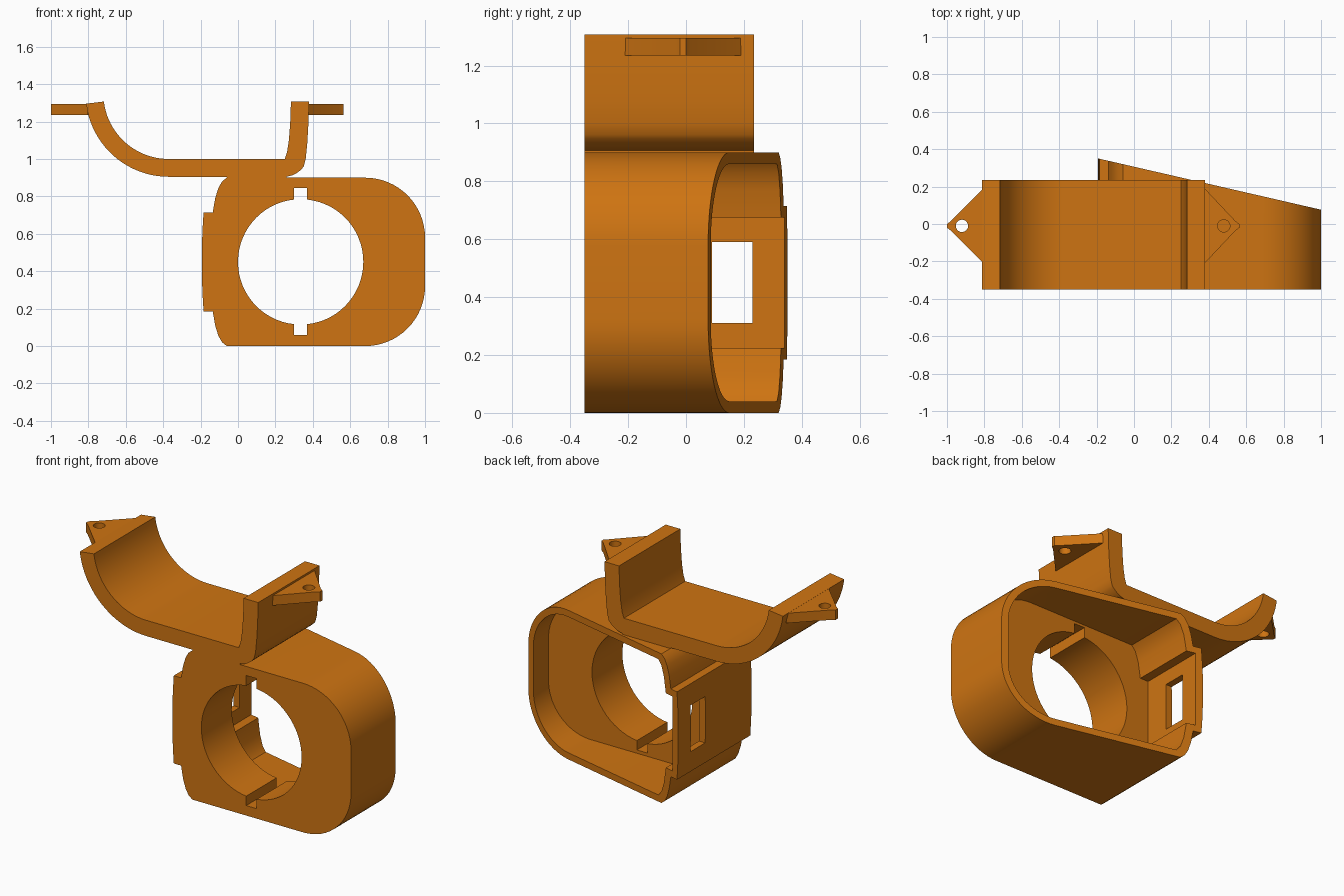
import bpy, bmesh
from math import cos, sin, pi, radians

if "Cube" in bpy.data.objects:
    bpy.data.objects.remove(bpy.data.objects["Cube"], do_unlink=True)

orange = bpy.data.materials.new("orange plastic")
orange.use_nodes = True
colour = (0.62, 0.175, 0.006, 1)
orange.diffuse_color = colour
orange.node_tree.nodes["Principled BSDF"].inputs["Base Color"].default_value = colour

FRONT, MID_Z = -0.35, 0.45


def slant(x):
    """Depth of the slanted rear rim at a given x."""
    return 0.35 - 0.23 * (x + 0.19)


def arc(cx, cz, r, a0, a1, n=16):
    return [(cx + r * cos(radians(a0 + (a1 - a0) * i / n)),
             cz + r * sin(radians(a0 + (a1 - a0) * i / n))) for i in range(n + 1)]


def prism(name, outline, near, far, axis="y"):
    """Extrude an outline; near and far give the end for each point."""
    bm = bmesh.new()
    rings = []
    for end in (near, far):
        ring = []
        for u, v in outline:
            d = end(u) if callable(end) else end
            ring.append(bm.verts.new((u, d, v) if axis == "y" else (u, v, d)))
        rings.append(ring)
    a, b = rings
    bm.faces.new(a)
    bm.faces.new(b[::-1])
    for i in range(len(a)):
        j = (i + 1) % len(a)
        bm.faces.new((a[i], b[i], b[j], a[j]))
    bmesh.ops.recalc_face_normals(bm, faces=bm.faces)
    mesh = bpy.data.meshes.new(name)
    bm.to_mesh(mesh)
    bm.free()
    mesh.materials.append(orange)
    ob = bpy.data.objects.new(name, mesh)
    bpy.context.collection.objects.link(ob)
    return ob


def box(name, x0, x1, y0, y1, z0, z1):
    return prism(name, [(x0, z0), (x1, z0), (x1, z1), (x0, z1)], y0, y1)


def cut(target, cutter):
    cutter.hide_render = True
    mod = target.modifiers.new("cut", "BOOLEAN")
    mod.operation, mod.solver, mod.object = "DIFFERENCE", "EXACT", cutter
    bpy.context.view_layer.objects.active = target
    bpy.ops.object.modifier_apply(modifier=mod.name)
    bpy.data.objects.remove(cutter, do_unlink=True)


def mirrored(upper):
    """Close an upper half outline with its reflection about mid height."""
    return upper + [(x, 2 * MID_Z - z) for x, z in reversed(upper)]


# Housing: rounded on one side, stepped cheek on the other, slanted rear
outer = mirrored(arc(0.68, 0.58, 0.32, 0, 90) + [
    (-0.06, 0.9), (-0.085, 0.88), (-0.105, 0.845), (-0.122, 0.79), (-0.135, 0.715),
    (-0.184, 0.715), (-0.19, 0.62), (-0.193, 0.52)])
housing = prism("housing", outer, FRONT, slant)

# Rear cavity
inner = mirrored(arc(0.68, 0.58, 0.28, 0, 90) + [
    (-0.035, 0.86), (-0.06, 0.83), (-0.08, 0.77), (-0.095, 0.675), (-0.15, 0.675)])
cut(housing, prism("cavity_cutter", inner, -0.06, 0.6))

# Round bore with two key slots, and the side window
cut(housing, prism("bore_cutter", arc(0.335, MID_Z, 0.335, 0, 354.375, 63), -0.5, 0.1))
cut(housing, box("slot_cutter", 0.3, 0.37, -0.5, 0.1, 0.06, 0.845))
cut(housing, box("window_cutter", -0.3, -0.1, 0.09, 0.23, 0.31, 0.59))

# Curved cradle strip on top of the housing
cradle_outline = (
    arc(-0.37, 1.35, 0.445, 187, 270, 20)
    + arc(0.245, 1.035, 0.13, -90, -35, 8)
    + [(0.362, 1.0), (0.37, 1.08), (0.376, 1.18), (0.38, 1.307), (0.283, 1.307),
       (0.279, 1.19), (0.272, 1.1), (0.262, 1.035), (0.25, 1.0)]
    + arc(-0.37, 1.35, 0.35, 270, 187, 20))
cradle = prism("cradle", cradle_outline, FRONT, 0.235)

# Short neck joining cradle and housing
neck = box("neck", -0.06, 0.26, FRONT, 0.235, 0.88, 0.92)


# Screw tabs with a blunt tip and a hole
def screw_tab(name, root, tip, hole_x):
    s = 1 if tip > root else -1
    pts = [(root - s * 0.02, -0.21), (root, -0.21), (tip - s * 0.02, -0.035),
           (tip, -0.02), (tip, 0.0), (tip - s * 0.02, 0.015),
           (root, 0.19), (root - s * 0.02, 0.19)]
    tab = prism(name, pts, 1.235, 1.295, "z")
    hole = [(hole_x + 0.033 * cos(i * pi / 12), -0.01 + 0.033 * sin(i * pi / 12))
            for i in range(24)]
    cut(tab, prism("hole_cutter", hole, 1.1, 1.4, "z"))
    return tab


tabs = [screw_tab("right_screw_tab", -0.805, -1.0, -0.92),
        screw_tab("left_screw_tab", 0.378, 0.563, 0.48)]

# Smooth curves, sharp edges
bpy.ops.object.select_all(action="DESELECT")
for ob in [housing, cradle, neck] + tabs:
    ob.select_set(True)
bpy.context.view_layer.objects.active = housing
bpy.ops.object.shade_smooth_by_angle(angle=radians(30))
